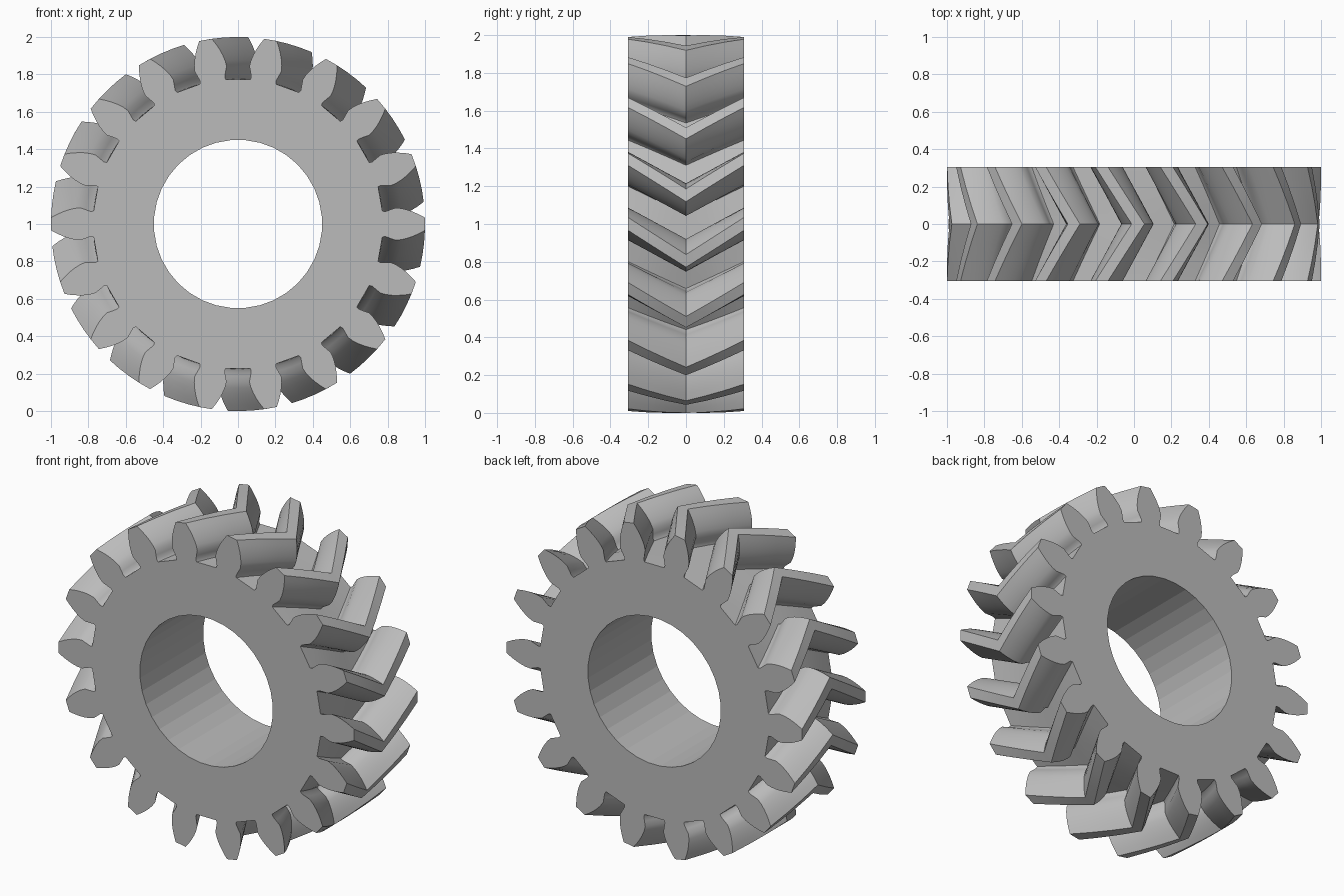
import bpy, bmesh
from math import sin, cos, tan, acos, radians, pi, sqrt

cube = bpy.data.objects.get("Cube")
if cube:
    bpy.data.objects.remove(cube, do_unlink=True)

# Gear proportions
TEETH = 18
PITCH_R, TIP_R, ROOT_R, BORE_R = 0.9, 1.0, 0.775, 0.45
HALF_WIDTH = 0.306
BASE_R = PITCH_R * cos(radians(20))
TWIST = tan(radians(30)) * HALF_WIDTH / PITCH_R
STEPS = 3
STEP_ANGLE = 2 * pi / TEETH


def inv(r):
    """Involute angle at radius r."""
    a = acos(min(1, BASE_R / r))
    return tan(a) - a


# Half tooth: undercut root, then involute flank up to the tip
flank = [(ROOT_R, radians(5.1)), (0.79, radians(4.85)), (0.815, radians(5.3))]
base_half = pi / (2 * TEETH) + inv(PITCH_R)
for i in range(6):
    r = BASE_R + (TIP_R - BASE_R) * i / 5
    flank.append((r, base_half - inv(r)))
tooth = [(r, -a) for r, a in flank] + [(r, a) for r, a in reversed(flank)]
K = len(tooth)

bm = bmesh.new()


def ring(points, y, turn):
    """One closed outline made of the points repeated for every tooth."""
    verts = []
    for t in range(TEETH):
        for r, a in points:
            ang = a + t * STEP_ANGLE - turn
            verts.append(bm.verts.new((r * cos(ang), y, 1 + r * sin(ang))))
    return verts


def bridge(a, b):
    n = len(a)
    for i in range(n):
        j = (i + 1) % n
        bm.faces.new((a[i], a[j], b[j], b[i]))


# Herringbone teeth: twist to the middle and back again
sections = []
for s in range(-STEPS, STEPS + 1):
    f = s / STEPS
    sections.append(ring(tooth, f * HALF_WIDTH, TWIST * (1 - abs(f))))
for a, b in zip(sections, sections[1:]):
    bridge(a, b)

# Bore wall
bore_points = [(BORE_R, -radians(5)), (BORE_R, radians(5))]
bores = [ring(bore_points, y, 0) for y in (-HALF_WIDTH, HALF_WIDTH)]
bridge(bores[0], bores[1])

# End faces: a ring of quads plus one face per tooth
for outer, inner in ((sections[0], bores[0]), (sections[-1], bores[1])):
    roots = []
    for t in range(TEETH):
        one = outer[t * K:(t + 1) * K]
        bm.faces.new(one)
        roots += [one[0], one[-1]]
    bridge(roots, inner)

bmesh.ops.recalc_face_normals(bm, faces=bm.faces)
mesh = bpy.data.meshes.new("herringbone_gear")
bm.to_mesh(mesh)
bm.free()

# Grey metal
mat = bpy.data.materials.new("grey_metal")
mat.use_nodes = True
grey = (0.5, 0.5, 0.5, 1)
mat.diffuse_color = grey
mat.node_tree.nodes["Principled BSDF"].inputs["Base Color"].default_value = grey
mesh.materials.append(mat)

gear = bpy.data.objects.new("herringbone_gear", mesh)
bpy.context.collection.objects.link(gear)
bpy.ops.object.select_all(action='DESELECT')
gear.select_set(True)
bpy.context.view_layer.objects.active = gear
bpy.ops.object.shade_smooth_by_angle(angle=radians(25))

# Keep the bore faceted
for p in mesh.polygons:
    if sqrt(p.center.x ** 2 + (p.center.z - 1) ** 2) < BORE_R + 0.01:
        p.use_smooth = False
